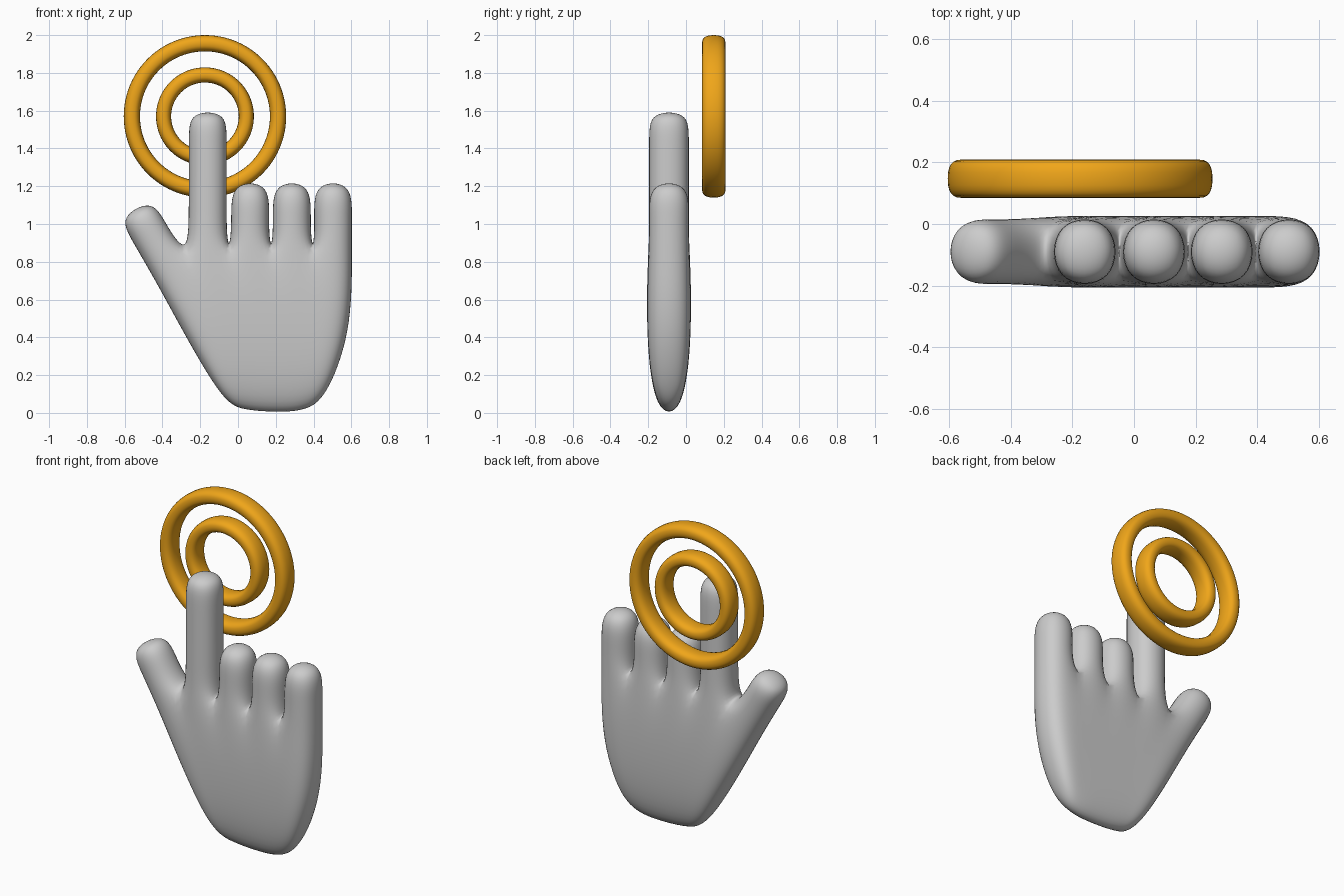
import bpy, bmesh, math
from collections import Counter

if "Cube" in bpy.data.objects:
    bpy.data.objects.remove(bpy.data.objects["Cube"])


def make_object(name, bm):
    bmesh.ops.recalc_face_normals(bm, faces=bm.faces)
    mesh = bpy.data.meshes.new(name)
    bm.to_mesh(mesh)
    bm.free()
    for p in mesh.polygons:
        p.use_smooth = True
    ob = bpy.data.objects.new(name, mesh)
    bpy.context.collection.objects.link(ob)
    return ob


# Hand: flat layout of quads (x, z, half thickness), doubled to front and back
HAND_Y = -0.09
pts, quads = [], []


def add(x, z, h):
    pts.append((x, z, h))
    return len(pts) - 1


# palm rows, from the wrist up to the finger bases
palm = [
    (0.08, [(-.06, .03), (.05, 0), (.13, -.01), (.24, -.013), (.35, -.005), (.46, .06)]),
    (0.121, [(-.262, .36), (-.1, .42), (.06, .43), (.24, .43), (.42, .43), (.61, .42)]),
    (0.114, [(-.435, .68), (-.275, .845), (-.05, .845), (.174, .845), (.396, .845), (.612, .85)]),
]
rows = [[add(x, z, h) for x, z in row] for h, row in palm]
for lo, hi in zip(rows, rows[1:]):
    for i in range(5):
        quads.append((lo[i], lo[i + 1], hi[i + 1], hi[i]))


def finger(column, sections, nx=1.0, nz=0.0):
    """Extrude a palm column through section centres; (nx, nz) points across."""
    left, right = rows[2][column], rows[2][column + 1]
    a = 0.109
    for x, z in sections:
        l2 = add(x - a * nx, z - a * nz, 0.1145)
        r2 = add(x + a * nx, z + a * nz, 0.1145)
        quads.append((left, right, r2, l2))
        left, right = l2, r2


finger(0, [(-.473, .959), (-.545, 1.091)], .88, .476)            # thumb
finger(1, [(-.16, 1.04), (-.16, 1.45), (-.16, 1.602)])           # index finger
for col, x in ((2, .065), (3, .285), (4, .503)):                 # folded fingers
    finger(col, [(x, 1.04), (x, 1.23)])

bm = bmesh.new()
front = [bm.verts.new((x, HAND_Y - h, z)) for x, z, h in pts]
back = [bm.verts.new((x, HAND_Y + h, z)) for x, z, h in pts]
edge_use = Counter(frozenset((q[i], q[i - 1])) for q in quads for i in range(4))
for q in quads:
    bm.faces.new([front[i] for i in q])
    bm.faces.new([back[i] for i in reversed(q)])
    for i in range(4):
        a, b = q[i - 1], q[i]
        if edge_use[frozenset((a, b))] == 1:
            bm.faces.new((front[b], front[a], back[a], back[b]))
hand = make_object("hand", bm)
sub = hand.modifiers.new("smooth", 'SUBSURF')
sub.levels = sub.render_levels = 3

# Touch rings behind the fingertip, rounded section swept round the y axis
orange = bpy.data.materials.new("orange")
orange.diffuse_color = (0.87, 0.38, 0.01, 1)
orange.use_nodes = True
orange.node_tree.nodes["Principled BSDF"].inputs["Base Color"].default_value = orange.diffuse_color


def ring(name, outer, inner, segs=96, sides=24):
    cx, cy, cz = -0.175, 0.147, 1.57
    mid, a, b = (outer + inner) / 2, (outer - inner) / 2, 0.062
    power = 2 / 2.5
    bm = bmesh.new()
    loops = []
    for i in range(segs):
        t = 2 * math.pi * i / segs
        loop = []
        for j in range(sides):
            c, s = (f(2 * math.pi * j / sides) for f in (math.cos, math.sin))
            r = mid + a * math.copysign(abs(c) ** power, c)
            y = cy + b * math.copysign(abs(s) ** power, s)
            loop.append(bm.verts.new((cx + r * math.cos(t), y, cz + r * math.sin(t))))
        loops.append(loop)
    for i in range(segs):
        p, q = loops[i - 1], loops[i]
        for j in range(sides):
            bm.faces.new((p[j - 1], p[j], q[j], q[j - 1]))
    make_object(name, bm).data.materials.append(orange)


ring("outer_ring", 0.43, 0.344)
ring("inner_ring", 0.259, 0.179)
